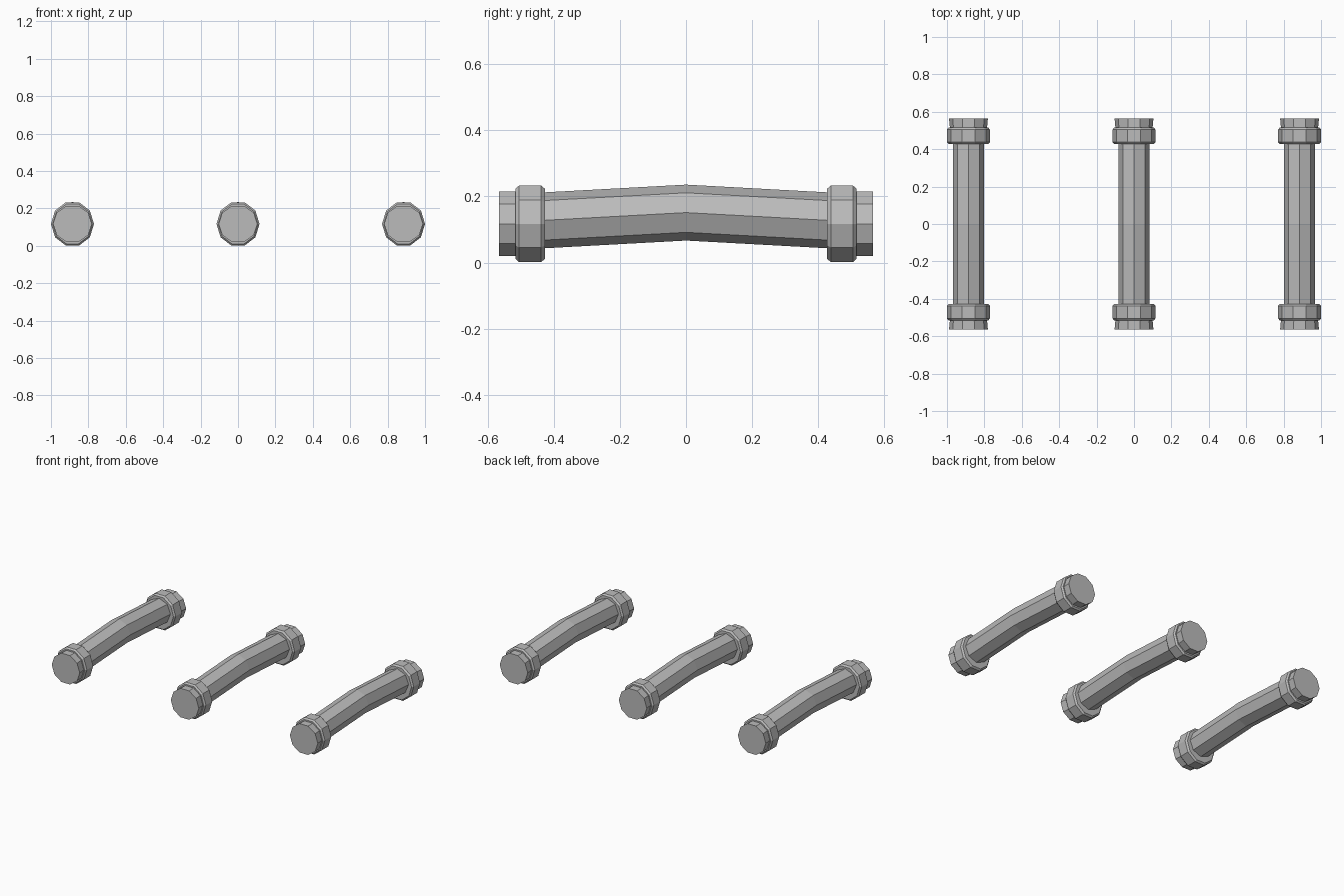
import bpy
import bmesh
from math import sin, cos, pi

cube = bpy.data.objects.get("Cube")
if cube:
    bpy.data.objects.remove(cube, do_unlink=True)

metal = bpy.data.materials.new("grey_metal")
GREY = (0.5, 0.5, 0.5, 1)
metal.diffuse_color = GREY
metal.use_nodes = True
metal.node_tree.nodes["Principled BSDF"].inputs["Base Color"].default_value = GREY

AXIS_Z = 0.117   # height of the end fittings' axis
SPACING = 0.885


def loft(name, x, sides, turn, rings):
    """Faceted solid along y; each ring is (y, x radius, z radius, centre height)."""
    bm = bmesh.new()
    loops = []
    for y, rx, rz, zc in rings:
        angles = [turn + 2 * pi * i / sides for i in range(sides)]
        loops.append([bm.verts.new((rx * cos(a), y, zc + rz * sin(a))) for a in angles])
    for a, b in zip(loops, loops[1:]):
        for i in range(sides):
            j = (i + 1) % sides
            bm.faces.new((a[i], a[j], b[j], b[i]))
    bm.faces.new(loops[0])
    bm.faces.new(loops[-1])
    bmesh.ops.recalc_face_normals(bm, faces=bm.faces)
    mesh = bpy.data.meshes.new(name)
    bm.to_mesh(mesh)
    bm.free()
    mesh.materials.append(metal)
    obj = bpy.data.objects.new(name, mesh)
    obj.location.x = x
    bpy.context.collection.objects.link(obj)
    return obj


for place, x in (("right", -SPACING), ("middle", 0), ("left", SPACING)):
    # Grip, bent upward at its middle
    loft(place + "_grip", x, 8, 0,
         [(-0.44, 0.084, 0.0845, 0.127), (0, 0.084, 0.0845, 0.151),
          (0.44, 0.084, 0.0845, 0.127)])

    for end, s in (("front", -1), ("back", 1)):
        # Collar with chamfered rims
        loft(f"{place}_{end}_collar", x, 10, 0,
             [(s * y, 0.115 * k, 0.1215 * k, AXIS_Z)
              for y, k in ((0.427, 0.92), (0.438, 1), (0.505, 1), (0.515, 0.92))])
        # End cap, flaring slightly sideways
        loft(f"{place}_{end}_cap", x, 10, 0,
             [(s * 0.5, 0.098, 0.102, AXIS_Z), (s * 0.565, 0.104, 0.102, AXIS_Z)])
